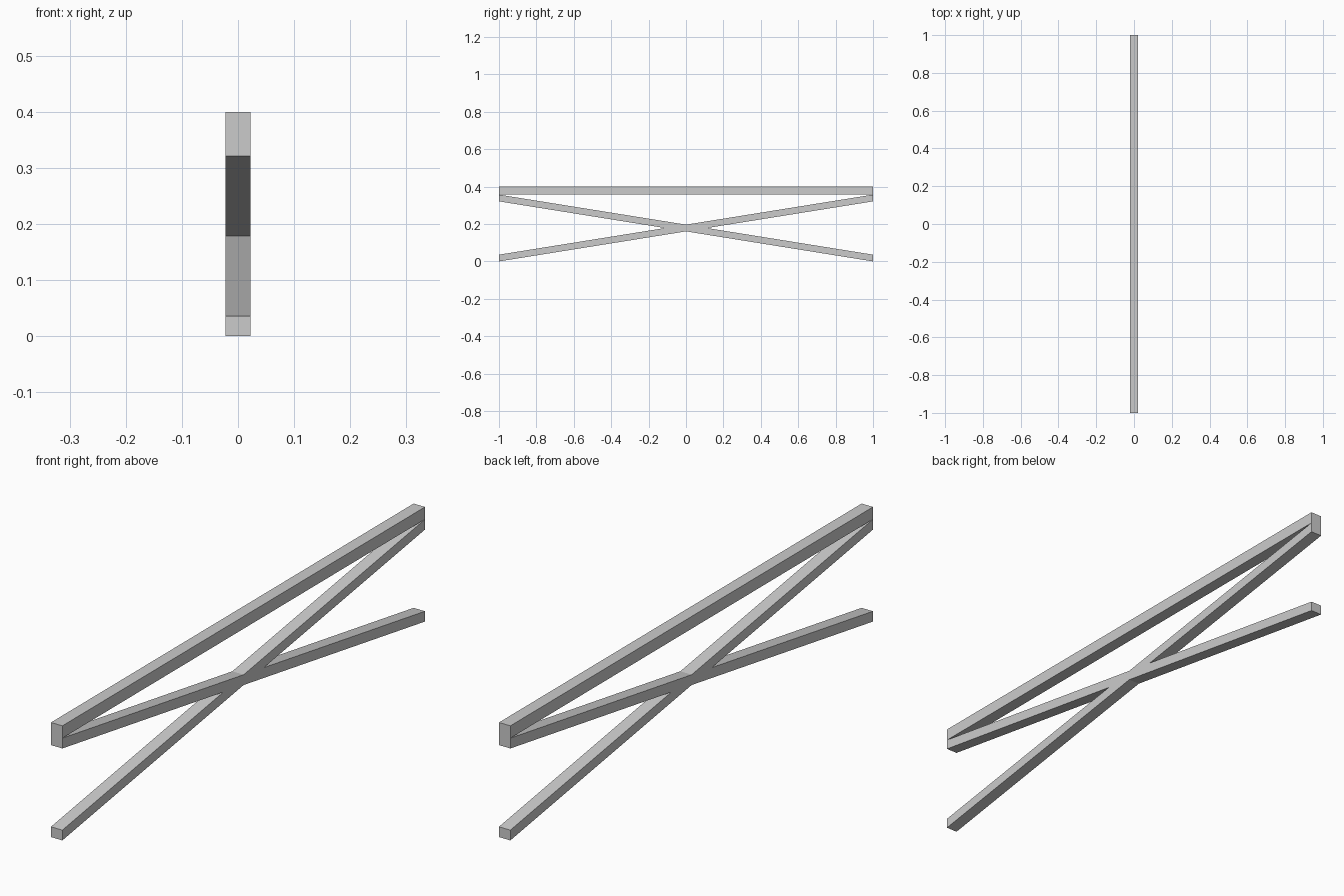
import bpy
import bmesh

cube = bpy.data.objects.get("Cube")
if cube:
    bpy.data.objects.remove(cube, do_unlink=True)

HALF_WIDTH = 0.022
TOP, RAIL_BOTTOM = 0.4, 0.357   # rail heights
THICK = 0.036                   # vertical thickness of a brace

grey = bpy.data.materials.new("plain grey")
grey.use_nodes = True
colour = (0.6, 0.6, 0.6, 1)
grey.diffuse_color = colour
grey.node_tree.nodes["Principled BSDF"].inputs["Base Color"].default_value = colour


def extrude_profile(name, outline):
    """Extrude a side outline of (y, z) points across the width."""
    bm = bmesh.new()
    face = bm.faces.new([bm.verts.new((-HALF_WIDTH, y, z)) for y, z in outline])
    result = bmesh.ops.extrude_face_region(bm, geom=[face])
    moved = [v for v in result["geom"] if isinstance(v, bmesh.types.BMVert)]
    bmesh.ops.translate(bm, verts=moved, vec=(2 * HALF_WIDTH, 0, 0))
    bmesh.ops.recalc_face_normals(bm, faces=bm.faces)
    mesh = bpy.data.meshes.new(name)
    bm.to_mesh(mesh)
    bm.free()
    mesh.materials.append(grey)
    obj = bpy.data.objects.new(name, mesh)
    bpy.context.collection.objects.link(obj)
    return obj


# Straight rail along the top
extrude_profile("top_rail", [(-1, RAIL_BOTTOM), (1, RAIL_BOTTOM), (1, TOP), (-1, TOP)])

# Crossed braces, joined in one plane: outline of one side, then its mirror
mid = RAIL_BOTTOM / 2
slope = (RAIL_BOTTOM - THICK) / 2
notch = THICK / 2 / slope
side = [(0, mid - THICK / 2), (1, 0), (1, THICK), (notch, mid),
        (1, RAIL_BOTTOM - THICK), (1, RAIL_BOTTOM)]
other = [(-y, RAIL_BOTTOM - z) for y, z in side]
extrude_profile("cross_braces", side + other)
